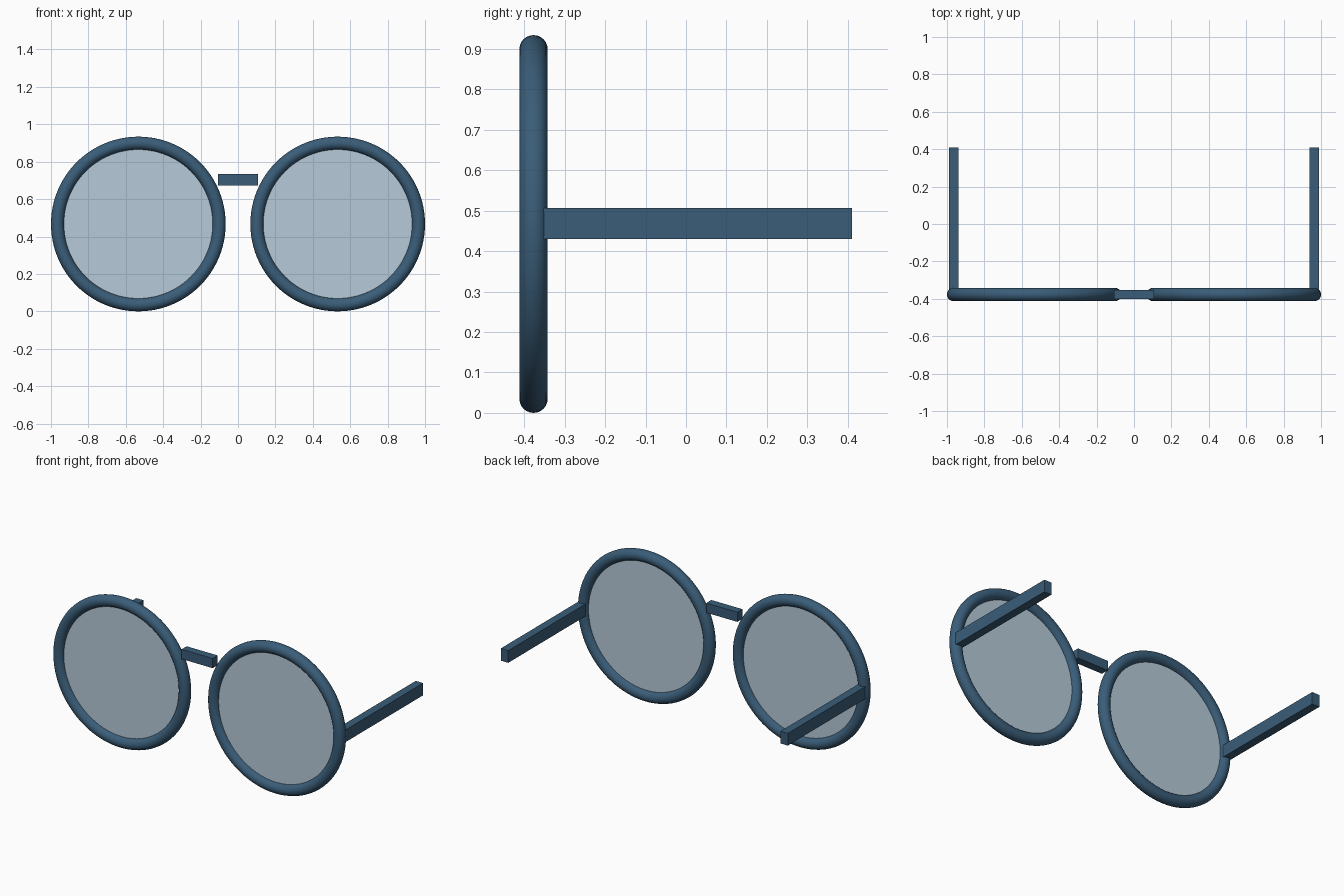
import bpy
from math import pi

if "Cube" in bpy.data.objects:
    bpy.data.objects.remove(bpy.data.objects["Cube"])

RIM_X, RIM_Y, RIM_Z = 0.533, -0.377, 0.467


def material(name, color):
    m = bpy.data.materials.new(name)
    m.diffuse_color = color
    m.use_nodes = True
    m.node_tree.nodes["Principled BSDF"].inputs["Base Color"].default_value = m.diffuse_color
    return m


frame_mat = material("frame_blue", (0.042, 0.11, 0.19, 1.0))
lens_mat = material("lens_tint", (0.47, 0.60, 0.70, 1.0))


def finish(name, mat, smooth=False):
    ob = bpy.context.object
    ob.name = name
    ob.data.materials.append(mat)
    if smooth:
        bpy.ops.object.shade_smooth_by_angle()
    return ob


def box(name, lo, hi):
    center = [(a + b) / 2 for a, b in zip(lo, hi)]
    bpy.ops.mesh.primitive_cube_add(size=1, location=center)
    ob = finish(name, frame_mat)
    ob.scale = [b - a for a, b in zip(lo, hi)]
    bpy.ops.object.transform_apply(location=False, rotation=False, scale=True)


for side, s in (("left", -1), ("right", 1)):
    # Round rim
    bpy.ops.mesh.primitive_torus_add(
        major_radius=0.432, minor_radius=0.035, major_segments=96, minor_segments=24,
        location=(s * RIM_X, RIM_Y, RIM_Z), rotation=(pi / 2, 0, 0))
    finish(side + "_rim", frame_mat, True)

    # Thin lens set into the rim
    bpy.ops.mesh.primitive_cylinder_add(
        vertices=96, radius=0.42, depth=0.012,
        location=(s * RIM_X, RIM_Y, RIM_Z), rotation=(pi / 2, 0, 0))
    finish(side + "_lens", lens_mat, True)

    # Straight temple arm
    x0, x1 = sorted((s * 0.937, s * 0.988))
    box(side + "_temple", (x0, -0.352, 0.43), (x1, 0.41, 0.506))

# Nose bridge
box("bridge", (-0.107, -0.402, 0.673), (0.107, -0.352, 0.733))
